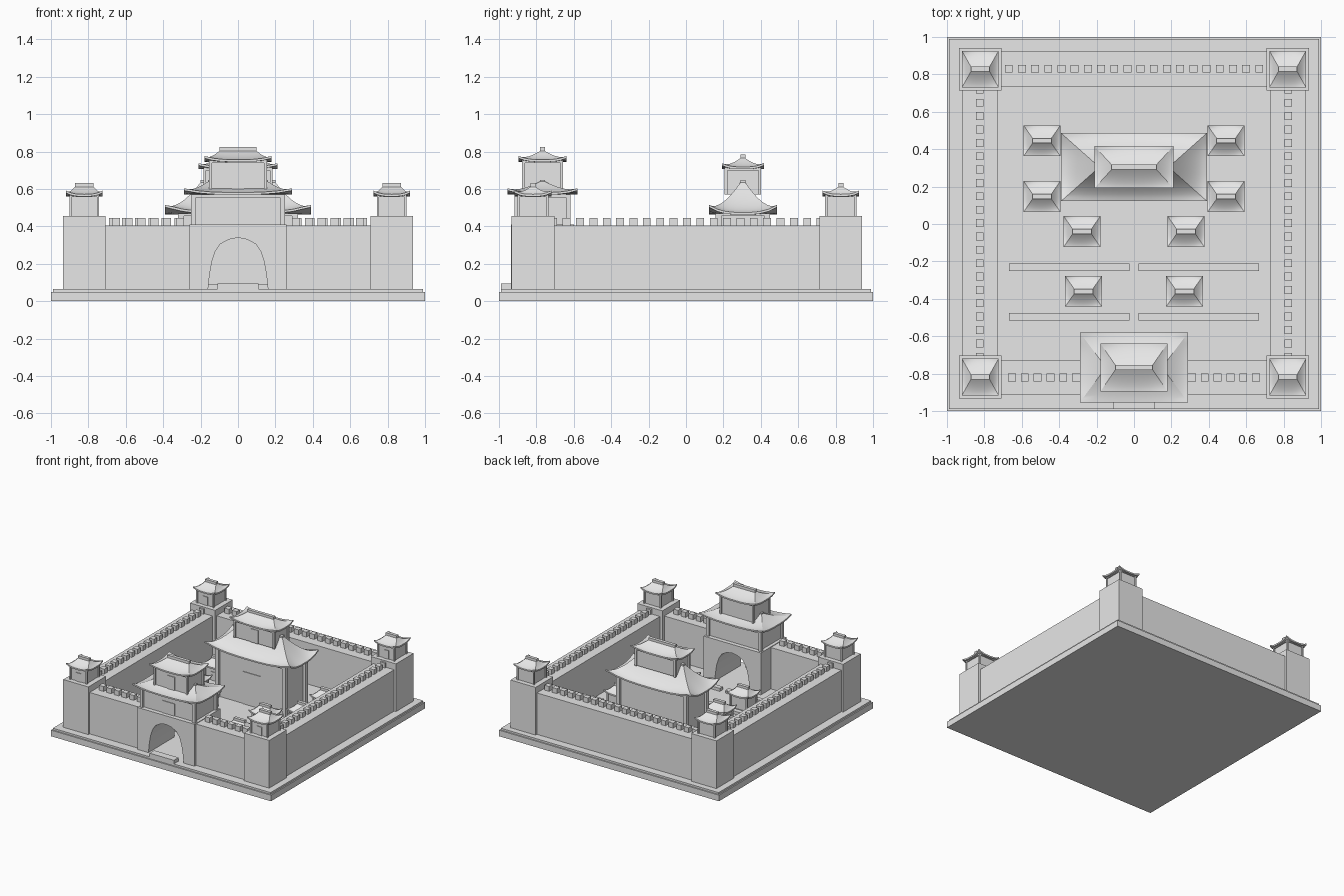
import bpy, bmesh, math
from mathutils import Matrix, Vector

if "Cube" in bpy.data.objects:
    bpy.data.objects.remove(bpy.data.objects["Cube"], do_unlink=True)

stone = bpy.data.materials.new("light_grey_stone")
stone.use_nodes = True
stone.diffuse_color = (0.8, 0.8, 0.8, 1)
stone.node_tree.nodes["Principled BSDF"].inputs["Base Color"].default_value = (0.8, 0.8, 0.8, 1)


def finish(name, bm):
    bmesh.ops.recalc_face_normals(bm, faces=bm.faces)
    mesh = bpy.data.meshes.new(name)
    bm.to_mesh(mesh)
    bm.free()
    mesh.materials.append(stone)
    ob = bpy.data.objects.new(name, mesh)
    bpy.context.collection.objects.link(ob)
    return ob


def add_box(bm, x0, x1, y0, y1, z0, z1):
    centre = Vector((x0 + x1, y0 + y1, z0 + z1)) / 2
    size = Matrix.Diagonal((x1 - x0, y1 - y0, z1 - z0, 1))
    bmesh.ops.create_cube(bm, size=1, matrix=Matrix.Translation(centre) @ size)


def box(name, *limits):
    bm = bmesh.new()
    add_box(bm, *limits)
    return finish(name, bm)


# Hipped roof with concave slopes and upturned corners
def roof(name, cx, cy, ex, ey, ridge, z0, z1, lift, rise=0.02, rings=9, n=8):
    bm = bmesh.new()
    u = [-1 + 2 * i / n for i in range(n)]
    outline = [(a, -1) for a in u] + [(1, a) for a in u]
    outline += [(-a, 1) for a in u] + [(-1, -a) for a in u]

    def ring(t, drop=0.0):
        hx, hy = ex + (ridge - ex) * t, ey + (0.013 - ey) * t
        return [bm.verts.new((cx + a * hx, cy + b * hy,
                              z0 + (z1 - z0) * t ** 1.5 - drop
                              + lift * abs(a * b) ** 3 * (1 - t) ** 3))
                for a, b in outline]

    loops = [ring(0.25, 0.012 + (z1 - z0) * 0.125), ring(0, 0.012)]
    loops += [ring(i / rings) for i in range(rings + 1)]
    m = len(outline)
    for low, high in zip(loops, loops[1:]):
        for i in range(m):
            j = (i + 1) % m
            bm.faces.new((low[i], low[j], high[j], high[i]))
    bm.faces.new(loops[0])
    bm.faces.new(loops[-1])
    ob = finish(name, bm)
    bpy.ops.object.select_all(action='DESELECT')
    ob.select_set(True)
    bpy.context.view_layer.objects.active = ob
    bpy.ops.object.shade_smooth_by_angle(angle=math.radians(20))
    box(name + "_ridge", cx - ridge, cx + ridge, cy - 0.013, cy + 0.013, z1 - 0.005, z1 + rise)


# Room with corner posts, lintel band and a door
def room(name, cx, cy, bx, by, z0, z1, post, door_w, door_h):
    bm = bmesh.new()
    inset = post * 0.7
    add_box(bm, cx - bx + inset, cx + bx - inset, cy - by + inset, cy + by - inset, z0, z1)
    for sx in (-1, 1):
        for sy in (-1, 1):
            px, py = cx + sx * (bx - post / 2), cy + sy * (by - post / 2)
            add_box(bm, px - post / 2, px + post / 2, py - post / 2, py + post / 2, z0, z1)
    add_box(bm, cx - bx, cx + bx, cy - by, cy + by, z1 - 0.015, z1)
    finish(name, bm)
    front = cy - by + inset
    box(name + "_door", cx - door_w, cx + door_w, front - 0.005, front + 0.005, z0, z0 + door_h)


def pavilion(name, cx, cy, z, ry):
    room(name + "_room", cx, cy, 0.08, ry - 0.014, z, z + 0.115, 0.012, 0.022, 0.07)
    roof(name + "_roof", cx, cy, 0.098, ry, 0.05, z + 0.115, z + 0.155, 0.02)


# Ground slabs
GROUND, WALL_TOP = 0.065, 0.405
box("base", -1, 1, -1, 1, 0, 0.05)
box("courtyard", -0.99, 0.99, -0.99, 0.99, 0.05, GROUND)
box("gate_step", -0.11, 0.11, -0.99, -0.93, GROUND, 0.095)

# Outer walls
box("back_wall", -0.75, 0.75, 0.735, 0.925, GROUND, WALL_TOP)
for side, s in (("left", 1), ("right", -1)):
    x0, x1 = sorted((s * 0.73, s * 0.92))
    box(side + "_wall", x0, x1, -0.8, 0.8, GROUND, WALL_TOP)
    x0, x1 = sorted((s * 0.26, s * 0.75))
    box("front_wall_" + side, x0, x1, -0.915, -0.73, GROUND, WALL_TOP)

# Battlements
bm = bmesh.new()
spots = [((i - 9.5) * 0.0705, 0.83) for i in range(20)]
for s in (-1, 1):
    spots += [(s * (0.31 + 0.0685 * i), -0.82) for i in range(6)]
    spots += [(s * 0.825, 0.005 + 0.0715 * i) for i in range(-10, 11)]
for x, y in spots:
    add_box(bm, x - 0.021, x + 0.021, y - 0.021, y + 0.021, WALL_TOP - 0.005, 0.445)
finish("battlements", bm)

# Corner towers
for side, s in (("left", 1), ("right", -1)):
    for end, y in (("front", -0.818), ("back", 0.828)):
        name = f"{end}_{side}_tower"
        x = s * 0.822
        box(name, x - 0.114, x + 0.114, y - 0.114, y + 0.114, GROUND, 0.457)
        pavilion(name, x, y, 0.457, 0.098)

# Gate block with an arched passage
arch = [(0.16, GROUND), (0.152, 0.14), (0.14, 0.21), (0.122, 0.265), (0.095, 0.305), (0.05, 0.33)]
half = [(0.26, 0.41), (0.26, GROUND)] + arch
profile = half + [(0, 0.34)] + [(-x, z) for x, z in reversed(half)]
bm = bmesh.new()
face = bm.faces.new([bm.verts.new((x, -0.935, z)) for x, z in profile])
grown = bmesh.ops.extrude_face_region(bm, geom=[face], use_keep_orig=True)
moved = [v for v in grown["geom"] if isinstance(v, bmesh.types.BMVert)]
bmesh.ops.translate(bm, verts=moved, vec=(0, 0.335, 0))
finish("gate_block", bm)

# Gatehouse in two storeys
GY = -0.767
room("gatehouse_lower", 0, GY, 0.25, 0.15, 0.41, 0.57, 0.025, 0.055, 0.1)
roof("gatehouse_lower_roof", 0, GY, 0.29, 0.187, 0.16, 0.582, 0.64, 0.022, 0.008)
room("gatehouse_upper", 0, GY, 0.155, 0.11, 0.59, 0.755, 0.015, 0.033, 0.12)
roof("gatehouse_upper_roof", 0, GY, 0.18, 0.129, 0.1, 0.757, 0.803, 0.02, 0.022)

# Main hall in two storeys
HY = 0.304
room("hall_lower", 0, HY, 0.32, 0.145, GROUND, 0.47, 0.03, 0.08, 0.265)
roof("hall_lower_roof", 0, HY, 0.39, 0.182, 0.2, 0.475, 0.635, 0.04, 0.012)
room("hall_upper", 0, HY, 0.185, 0.098, 0.57, 0.715, 0.015, 0.035, 0.11)
roof("hall_upper_roof", 0, HY, 0.211, 0.112, 0.12, 0.718, 0.765, 0.02, 0.02)

# Courtyard pavilions and low walls, mirrored left and right
for side, s in (("left", 1), ("right", -1)):
    for i, (x, y) in enumerate([(0.492, 0.445), (0.492, 0.147), (0.278, -0.04), (0.27, -0.36)]):
        pavilion(f"courtyard_pavilion_{side}_{i + 1}", s * x, y, GROUND, 0.082)
    for i, y in enumerate((-0.23, -0.495)):
        x0, x1 = sorted((s * 0.025, s * 0.667))
        box(f"low_wall_{side}_{i + 1}", x0, x1, y - 0.02, y + 0.02, GROUND, 0.09)
